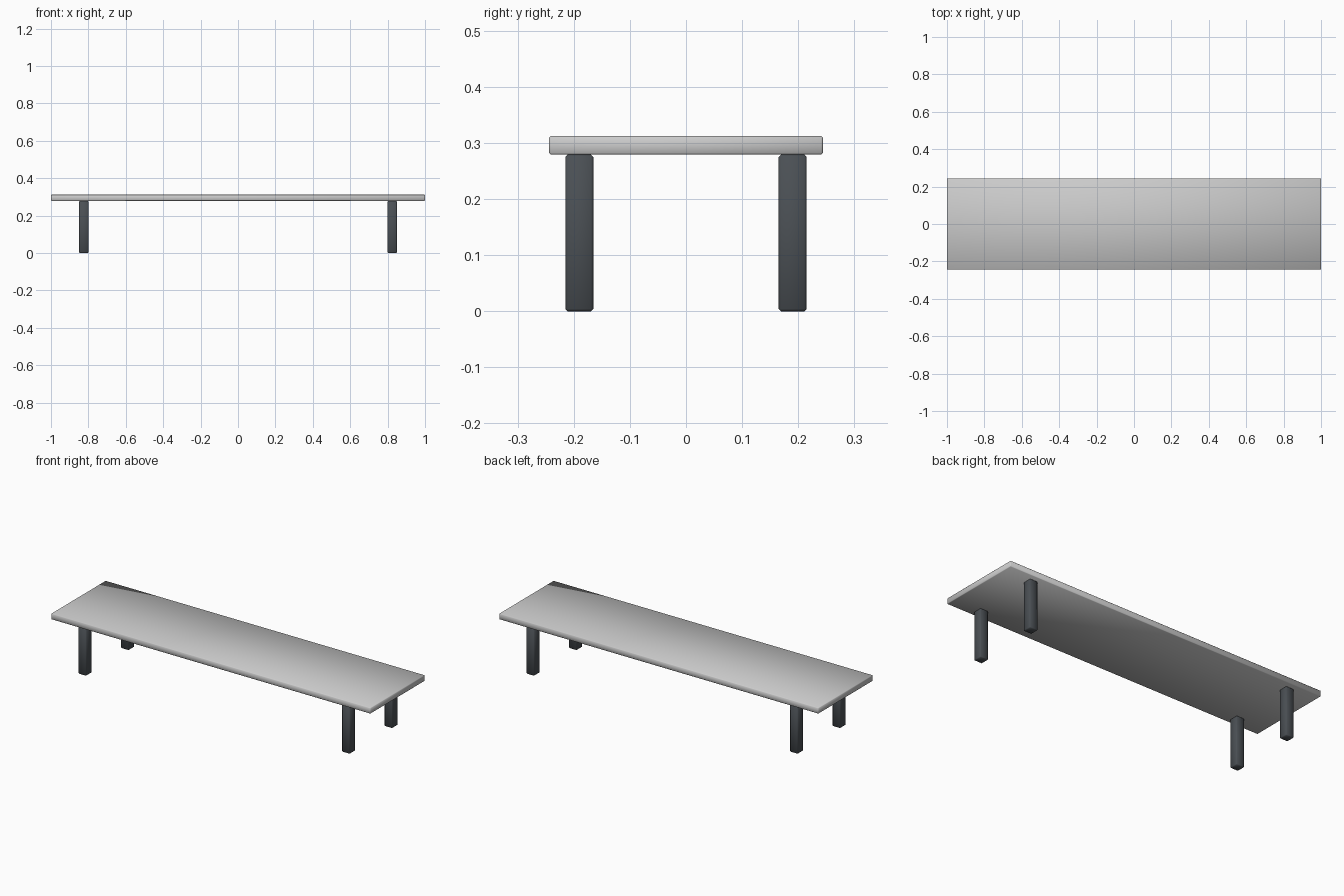
import bpy

if "Cube" in bpy.data.objects:
    bpy.data.objects.remove(bpy.data.objects["Cube"])

def box(name, center, size, bevel, mat=None):
    """Softly shaded box with a small chamfer."""
    bpy.ops.mesh.primitive_cube_add(size=1, location=center)
    ob = bpy.context.object
    ob.name = name
    ob.scale = size
    bpy.ops.object.transform_apply(location=False, rotation=False, scale=True)
    mod = ob.modifiers.new("edge_chamfer", 'BEVEL')
    mod.width = bevel
    mod.segments = 1
    bpy.ops.object.shade_smooth()
    if mat:
        ob.data.materials.append(mat)
    return ob

LEG_H, TOP_H = 0.279, 0.0335

dark = bpy.data.materials.new("dark_metal")
dark.diffuse_color = (0.07, 0.08, 0.09, 1)
dark.use_nodes = True
dark.node_tree.nodes["Principled BSDF"].inputs["Base Color"].default_value = dark.diffuse_color

# Long thin top
box("table_top", (0, 0, LEG_H + TOP_H / 2), (2.0, 0.488, TOP_H), 0.003)

# Four square legs
for side, sx in (("left", -1), ("right", 1)):
    for end, sy in (("front", -1), ("back", 1)):
        box(f"{end}_{side}_leg", (sx * 0.825, sy * 0.19, LEG_H / 2),
            (0.05, 0.05, LEG_H), 0.004, dark)
